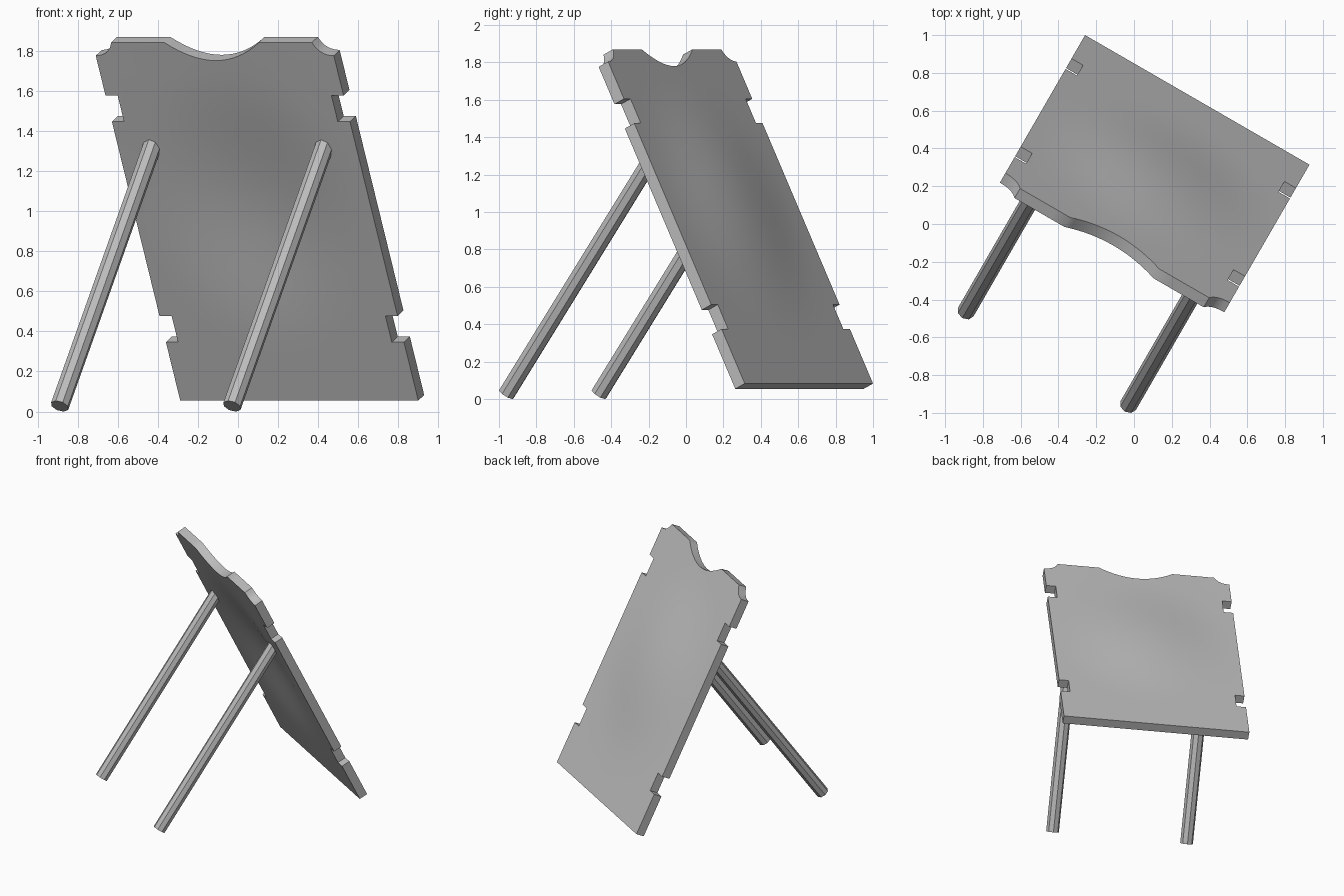
import bpy, bmesh, math
from mathutils import Vector, Matrix

cube = bpy.data.objects.get("Cube")
if cube:
    bpy.data.objects.remove(cube, do_unlink=True)

mat = bpy.data.materials.new("plain grey")
mat.use_nodes = True
GREY = (0.5, 0.5, 0.5, 1)
mat.diffuse_color = GREY
mat.node_tree.nodes["Principled BSDF"].inputs["Base Color"].default_value = GREY


def finish(bm, name, matrix):
    bmesh.ops.recalc_face_normals(bm, faces=bm.faces)
    mesh = bpy.data.meshes.new(name)
    bm.to_mesh(mesh)
    bm.free()
    mesh.materials.append(mat)
    mesh.transform(matrix)
    obj = bpy.data.objects.new(name, mesh)
    bpy.context.collection.objects.link(obj)
    bpy.ops.object.select_all(action='DESELECT')
    obj.select_set(True)
    bpy.context.view_layer.objects.active = obj
    bpy.ops.object.shade_smooth_by_angle(angle=math.radians(40))
    return obj


def arc(p, q, sag, n):
    """Points from p to q, bowed to the right of travel by sag."""
    p, q = Vector(p), Vector(q)
    side = Vector(((q - p).y, -(q - p).x)).normalized()
    return [tuple(p.lerp(q, i / n) + side * sag * (1 - (2 * i / n - 1) ** 2))
            for i in range(n + 1)]


# Board: width across, length up the slope, thickness towards the front
HALF, LENGTH, THICK, NOTCH = 0.686, 1.99, 0.065, 0.07
NOTCHES = [(0.325, 0.47), (1.55, 1.695)]
SPIN, TILT = math.radians(-30), math.radians(26.1)

# Right half of the outline, bottom to top, then mirrored
half = [(HALF, 0)]
for low, high in NOTCHES:
    half += [(HALF, low), (HALF - NOTCH, low), (HALF - NOTCH, high), (HALF, high)]
half += arc((0.578, LENGTH), (HALF, 1.917), 0.022, 5)[::-1]
scoop = arc((-0.272, LENGTH), (0.272, LENGTH), 0.1, 16)[::-1]
outline = half + scoop + [(-x, y) for x, y in reversed(half)]

bm = bmesh.new()
bm.faces.new([bm.verts.new((x, y, 0)) for x, y in outline])


def slice_board(point, normal):
    bmesh.ops.bisect_plane(bm, geom=bm.verts[:] + bm.edges[:] + bm.faces[:],
                           plane_co=point, plane_no=normal, dist=1e-5)


# Slice into a grid so the panel can bulge gently towards the back
for i in range(-5, 6):
    slice_board((i * 0.12, 0, 0), (1, 0, 0))
for i in range(1, 16):
    slice_board((0, i * 0.12, 0), (0, 1, 0))

region = bmesh.ops.extrude_face_region(bm, geom=bm.faces[:])
for v in region["geom"]:
    if isinstance(v, bmesh.types.BMVert):
        v.co.z += THICK
for v in bm.verts:
    r = min(1, math.hypot(v.co.x / 0.66, (v.co.y - 1.08) / 0.8))
    v.co.z -= 0.045 * math.cos(r * math.pi / 2) ** 2

across = Vector((math.cos(SPIN), math.sin(SPIN), 0))
back = Vector((-math.sin(SPIN), math.cos(SPIN), 0))
up = Vector((0, 0, math.cos(TILT))) - back * math.sin(TILT)
front = across.cross(up)
frame = Matrix((across, up, front)).transposed().to_4x4()
frame.translation = (0.335, 0.657, 0.083)
finish(bm, "back_board", frame)

# Two slanted round legs, ending inside the board
axis = back * 0.94 + Vector((0, 0, 1.32))
for name, foot in (("right_leg", (-0.89, -0.465, 0.027)),
                   ("left_leg", (-0.03, -0.96, 0.027))):
    bm = bmesh.new()
    bmesh.ops.create_cone(bm, cap_ends=True, segments=8, radius1=0.047,
                          radius2=0.047, depth=axis.length)
    place = Matrix.Translation(Vector(foot) + axis / 2)
    leg = finish(bm, name, place @ axis.to_track_quat('Z', 'Y').to_matrix().to_4x4())
    bpy.context.view_layer.objects.active = leg
    leg.select_set(True)
    bpy.ops.object.shade_smooth_by_angle(angle=math.radians(50))
